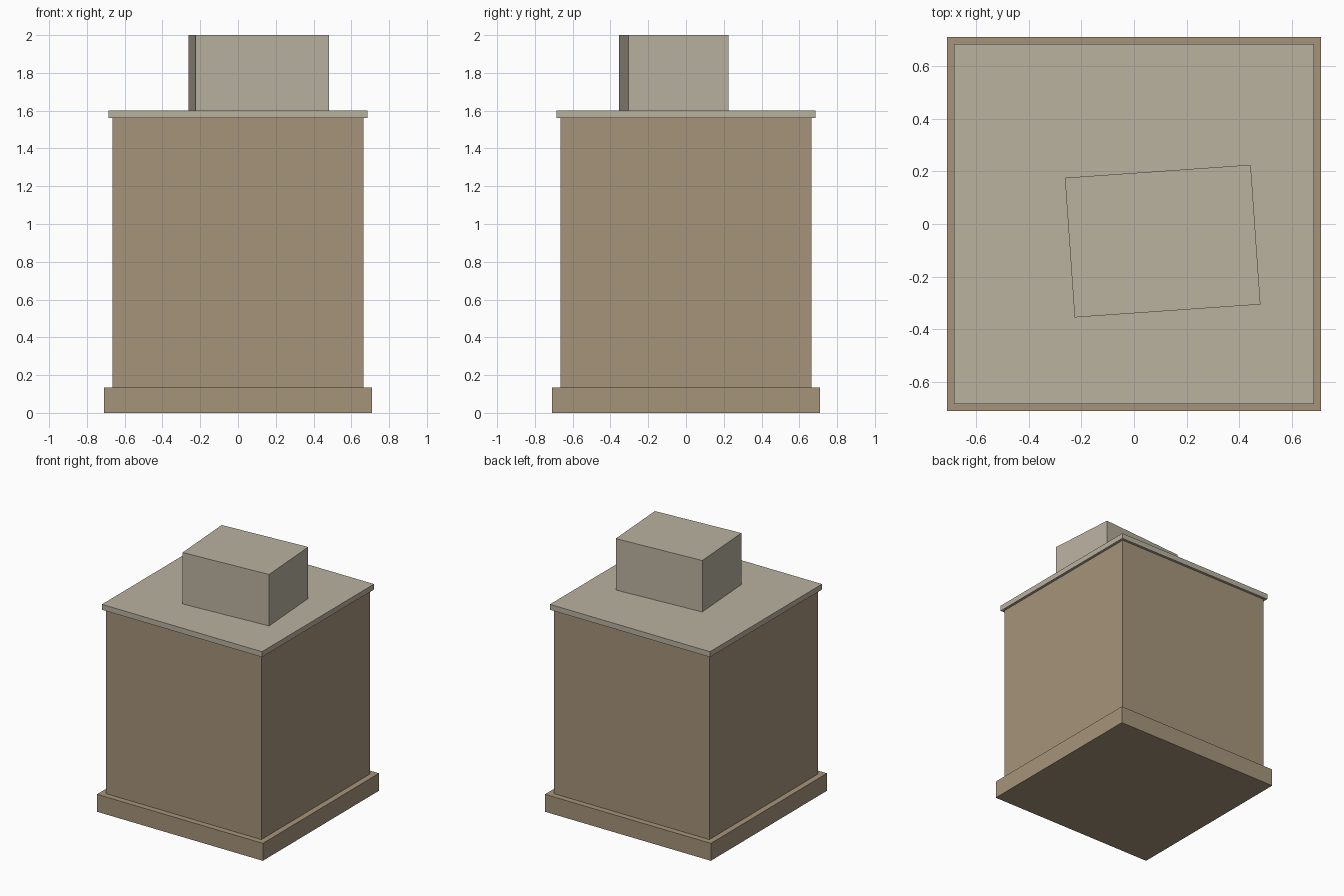
import bpy
from math import radians

cube = bpy.data.objects.get("Cube")
if cube:
    bpy.data.objects.remove(cube, do_unlink=True)


def material(name, rgb):
    mat = bpy.data.materials.new(name)
    mat.use_nodes = True
    colour = (*rgb, 1.0)
    mat.diffuse_color = colour
    mat.node_tree.nodes["Principled BSDF"].inputs["Base Color"].default_value = colour
    return mat


def box(name, size, z_low, z_high, mat, centre=(0, 0), turn=0):
    """Flat-faced box between two heights, turned about z in degrees."""
    bpy.ops.mesh.primitive_cube_add(size=1)
    obj = bpy.context.object
    obj.name = name
    for v in obj.data.vertices:
        v.co.x *= size[0]
        v.co.y *= size[1]
        v.co.z *= z_high - z_low
    obj.location = (*centre, (z_low + z_high) / 2)
    obj.rotation_euler.z = radians(turn)
    obj.data.materials.append(mat)
    return obj


tan = material("tan_wall", (0.381, 0.296, 0.198))
stone = material("pale_stone", (0.491, 0.445, 0.352))

# Plinth, main block and overhanging roof slab
box("plinth", (1.42, 1.42), 0, 0.135, tan)
box("main_block", (1.33, 1.33), 0.135, 1.56, tan)
box("roof_slab", (1.37, 1.37), 1.56, 1.602, stone)

# Rooftop box, off centre and slightly turned
box("rooftop_box", (0.708, 0.532), 1.602, 2.0, stone, (0.109, -0.065), 4)
